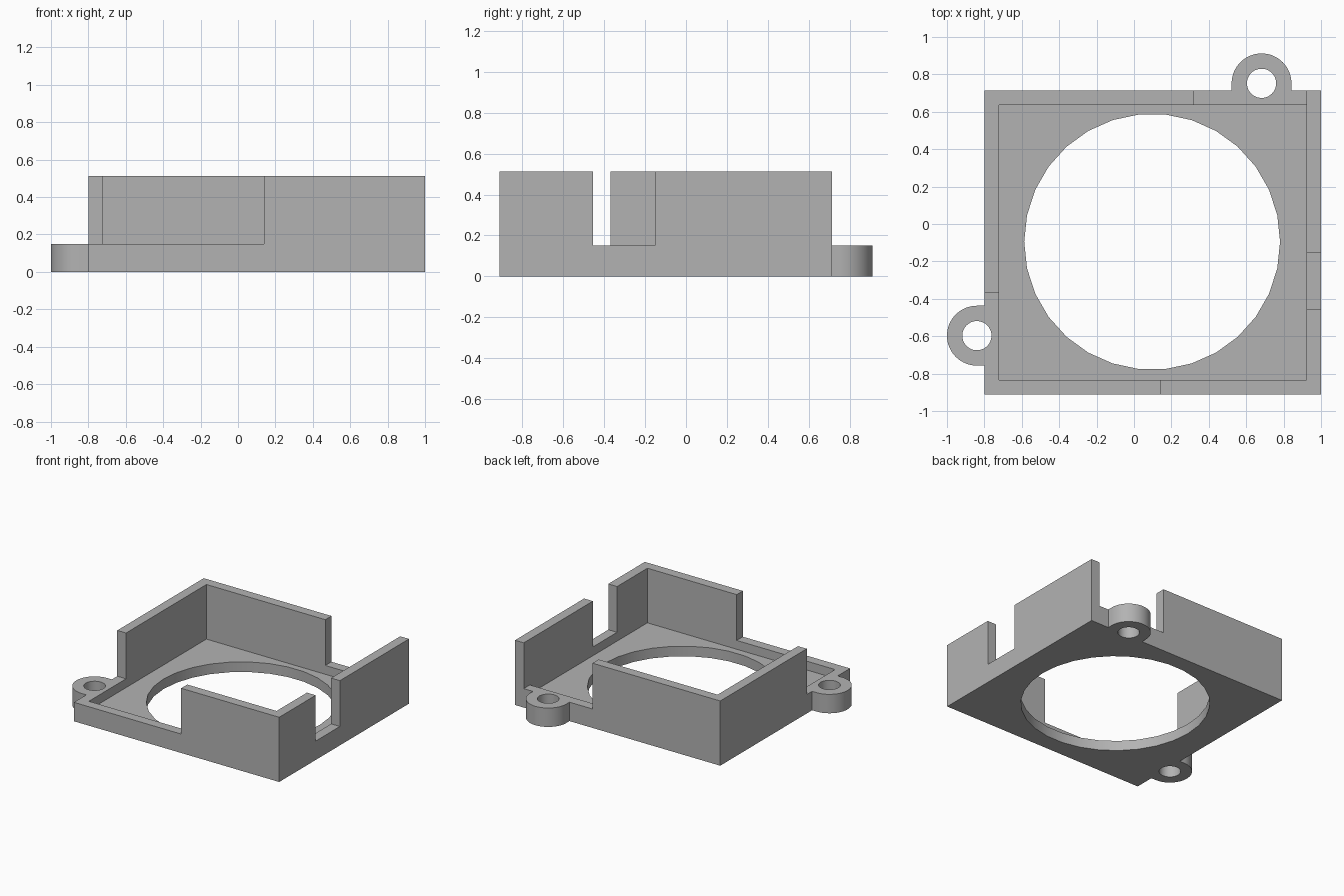
import bpy, bmesh, math
from mathutils import Vector

cube = bpy.data.objects.get("Cube")
if cube:
    bpy.data.objects.remove(cube, do_unlink=True)

HEIGHT, RIM, FLOOR = 0.513, 0.15, 0.08
LEFT, RIGHT, FRONT, BACK = -0.8, 1.0, -0.912, 0.714
WALL = 0.077
LUG_R, LUG_HOLE_R = 0.16, 0.078

grey = bpy.data.materials.new("plain_grey")
grey.use_nodes = True
colour = (0.45, 0.45, 0.45, 1)
grey.diffuse_color = colour
grey.node_tree.nodes["Principled BSDF"].inputs["Base Color"].default_value = colour


def prism(name, outline, z0, z1):
    """Extrude a flat outline from z0 to z1."""
    bm = bmesh.new()
    face = bm.faces.new([bm.verts.new((x, y, z0)) for x, y in outline])
    top = bmesh.ops.extrude_face_region(bm, geom=[face])["geom"]
    moved = [v for v in top if isinstance(v, bmesh.types.BMVert)]
    bmesh.ops.translate(bm, verts=moved, vec=(0, 0, z1 - z0))
    bmesh.ops.recalc_face_normals(bm, faces=bm.faces)
    mesh = bpy.data.meshes.new(name)
    bm.to_mesh(mesh)
    bm.free()
    mesh.materials.append(grey)
    obj = bpy.data.objects.new(name, mesh)
    bpy.context.collection.objects.link(obj)
    return obj


def box(name, x0, x1, y0, y1, z0, z1):
    return prism(name, [(x0, y0), (x1, y0), (x1, y1), (x0, y1)], z0, z1)


def arc(centre, radius, start, sweep, steps, closed=False):
    count = steps if closed else steps + 1
    angles = [start + sweep * i / steps for i in range(count)]
    return [(centre[0] + radius * math.cos(a), centre[1] + radius * math.sin(a))
            for a in angles]


def disc(name, centre, radius, sides, z0, z1):
    return prism(name, arc(centre, radius, 0, math.tau, sides, True), z0, z1)


def combine(target, other, operation):
    """Apply a boolean and drop the helper."""
    mod = target.modifiers.new(operation.title(), "BOOLEAN")
    mod.operation, mod.solver, mod.object = operation, "EXACT", other
    other.hide_render = True
    bpy.context.view_layer.objects.active = target
    bpy.ops.object.modifier_apply(modifier=mod.name)
    bpy.data.objects.remove(other, do_unlink=True)


# Open-topped tray
tray = box("tray_with_lugs", LEFT, RIGHT, FRONT, BACK, 0, HEIGHT)
combine(tray, box("cavity", LEFT + WALL, RIGHT - WALL, FRONT + WALL, BACK - WALL,
                  FLOOR, 1), "DIFFERENCE")

# Lowered stretches of wall: front left corner, back, right side
combine(tray, box("corner_gap", -1.2, 0.14, -1.2, -0.37, RIM, 1), "DIFFERENCE")
combine(tray, box("back_gap", 0.32, RIGHT - WALL, 0.5, 1.2, RIM, 1), "DIFFERENCE")
combine(tray, box("side_gap", 0.8, 1.2, -0.455, -0.152, RIM, 1), "DIFFERENCE")

# Large round opening in the floor
combine(tray, disc("opening", (0.097, -0.095), 0.684, 30, -0.2, 0.3), "DIFFERENCE")

# Rounded screw lugs, each pointing away from its wall
lugs = [((0.682, 0.752), Vector((0, 1))), ((-0.84, -0.597), Vector((-1, 0)))]
for centre, out in lugs:
    facing = math.atan2(out.y, out.x)
    outline = arc(centre, LUG_R, facing - math.pi / 2, math.pi, 32)
    inner = [tuple(Vector(p) - out * 0.07) for p in (outline[-1], outline[0])]
    combine(tray, prism("lug", outline + inner, 0, RIM), "UNION")
    combine(tray, disc("lug_hole", centre, LUG_HOLE_R, 48, -0.2, 0.3), "DIFFERENCE")

# Smooth round walls, crisp edges
bpy.ops.object.select_all(action="DESELECT")
tray.select_set(True)
bpy.context.view_layer.objects.active = tray
bpy.ops.object.shade_smooth_by_angle(angle=math.radians(30))
